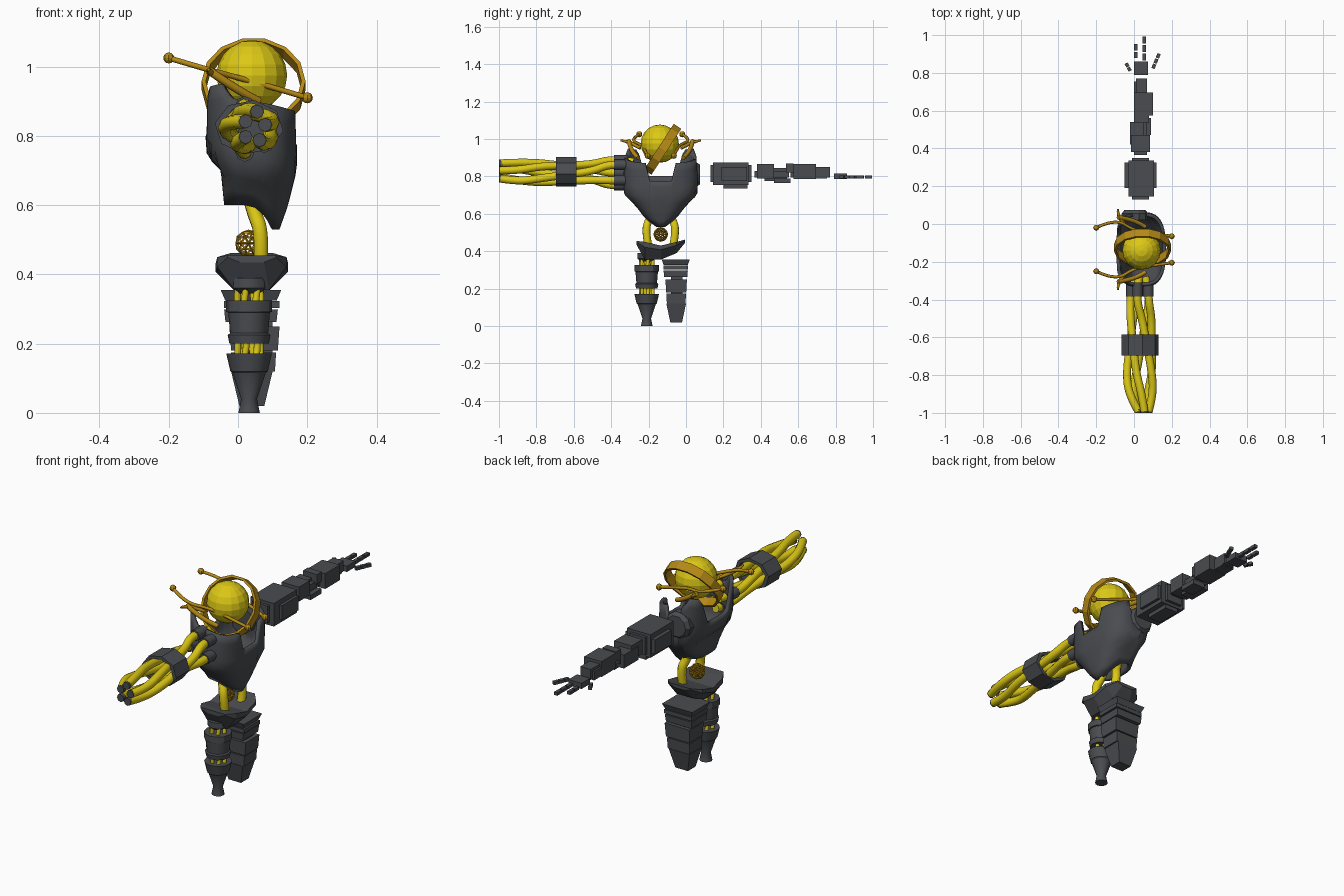
import bpy, bmesh
from math import sin, cos, pi, radians
from mathutils import Vector, Matrix

cube = bpy.data.objects.get("Cube")
if cube:
    bpy.data.objects.remove(cube)


def material(name, rgb):
    m = bpy.data.materials.new(name)
    m.use_nodes = True
    m.diffuse_color = (*rgb, 1)
    m.node_tree.nodes["Principled BSDF"].inputs["Base Color"].default_value = (*rgb, 1)
    return m


DARK = material("dark grey", (0.068, 0.072, 0.08))
YELLOW = material("yellow", (0.72, 0.58, 0.008))
GOLD = material("old gold", (0.46, 0.25, 0.008))


def add(name, bm, mat, smooth=None):
    me = bpy.data.meshes.new(name)
    bmesh.ops.recalc_face_normals(bm, faces=bm.faces)
    bm.to_mesh(me)
    bm.free()
    me.materials.append(mat)
    ob = bpy.data.objects.new(name, me)
    bpy.context.collection.objects.link(ob)
    if smooth:
        bpy.ops.object.select_all(action="DESELECT")
        ob.select_set(True)
        bpy.context.view_layer.objects.active = ob
        bpy.ops.object.shade_smooth_by_angle(angle=radians(smooth))
    return ob


def loft(name, rings, mat, caps=True, smooth=None):
    bm = bmesh.new()
    vs = [[bm.verts.new(p) for p in r] for r in rings]
    n = len(vs[0])
    for a, b in zip(vs, vs[1:]):
        for i in range(n):
            j = (i + 1) % n
            bm.faces.new((a[i], a[j], b[j], b[i]))
    if caps:
        bm.faces.new(vs[0])
        bm.faces.new(vs[-1])
    return add(name, bm, mat, smooth)


def block(name, x0, x1, y0, y1, z0, z1, foot=1.0):
    cx, cy = (x0 + x1) / 2, (y0 + y1) / 2

    def ring(z, s):
        return [(cx + (x - cx) * s, cy + (y - cy) * s, z)
                for x, y in ((x0, y0), (x1, y0), (x1, y1), (x0, y1))]
    return loft(name, [ring(z0, foot), ring(z1, 1)], DARK)


def lathe(name, cx, cy, profile, sides=12):
    return loft(name, [[(cx + r * cos(2 * pi * i / sides), cy + r * sin(2 * pi * i / sides), z)
                        for i in range(sides)] for z, r in profile], DARK, smooth=30)


def tube(name, pts, r, mat, radii=None, kind="NURBS"):
    cu = bpy.data.curves.new(name, "CURVE")
    cu.dimensions = "3D"
    cu.bevel_depth, cu.bevel_resolution = r, 2
    cu.resolution_u, cu.use_fill_caps = 5, True
    sp = cu.splines.new(kind)
    sp.points.add(len(pts) - 1)
    for i, p in enumerate(pts):
        sp.points[i].co = (*p, 1)
        sp.points[i].radius = radii[i] if radii else 1
    if kind == "NURBS":
        sp.use_endpoint_u, sp.order_u = True, 3
    tmp = bpy.data.objects.new(name + "_path", cu)
    bpy.context.collection.objects.link(tmp)
    dg = bpy.context.evaluated_depsgraph_get()
    bm = bmesh.new()
    bm.from_mesh(bpy.data.meshes.new_from_object(tmp.evaluated_get(dg)))
    bpy.data.objects.remove(tmp)
    return add(name, bm, mat, 50)


def ball(name, loc, r, mat, u=8, v=6):
    bm = bmesh.new()
    bmesh.ops.create_uvsphere(bm, u_segments=u, v_segments=v, radius=r,
                              matrix=Matrix.Translation(loc))
    return add(name, bm, mat)


def lerp(table, z):
    # Piecewise linear lookup in an ascending table
    for (a, p), (b, q) in zip(table, table[1:]):
        if z <= b:
            return p + (q - p) * max(0, (z - a) / (b - a))
    return table[-1][1]


# Head and tilted halo band
CY = -0.135
ball("head", (0.04, -0.14, 0.975), 0.102, YELLOW, 16, 10)
tilt = Matrix.Translation((0.045, -0.125, 0.945)) @ Matrix.Rotation(radians(57), 4, "X")
loft("halo", [[tilt @ Vector((r * cos(2 * pi * i / 14), r * sin(2 * pi * i / 14), h))
               for i in range(14)]
              for r, h in ((.15, -.024), (.15, .024), (.138, .024), (.138, -.024), (.15, -.024))],
     GOLD, caps=False)

# Bars beside the head, with knobs and spikes
for s, side in ((-1, "right"), (1, "left")):
    path = [(-.2, CY + s * .115, 1.025), (-.1, CY + s * .165, .995), (0, CY + s * .10, .968),
            (.1, CY + s * .085, .94), (.2, CY + s * .07, .91)]
    tube(side + "_bar", path, .008, GOLD)
    for p in (path[0], path[-1]):
        ball(side + "_bar_knob", p, .016, GOLD)
    tube(side + "_spike", [(-.085, CY + s * .215, .992), (-.09, CY + s * .16, .985),
                           (-.02, CY + s * .11, .95)], .014, GOLD, (.3, 1, .5))
    tube(side + "_bracket", [(-.085, CY + s * .17, .99), (.0, CY + s * .16, .93),
                             (.06, CY + s * .12, .9)], .012, GOLD)

# Torso shell with raised shoulders, slots and a tapered chest
RY = ((.53, .03), (.57, .08), (.65, .14), (.7, .195), (.8, .2), (.95, .19))
FRONT = ((.53, .09), (.6, .115), (.7, .14), (.87, .14))
BACK = ((.6, .07), (.7, .08), (.74, .12), (.96, .135))
rings = [[] for _ in range(9)]
for i in range(48):
    a = 2 * pi * (i + .5) / 48
    c, s = cos(a), sin(a)
    front = max(0, c)
    top = .90 - .03 * front if c > 0 else lerp(((0, .80), (.3, .80), (.6, .94), (.9, .95), (1, .90)), abs(s))
    if c > .96:
        top = .775
    elif s > 0 and abs(c) < .12:
        top = .78
    bottom = .60 - .07 * min(1, front * 1.6)
    for k, ring in enumerate(rings):
        z = bottom + (top - bottom) * k / 8
        rx = lerp(FRONT if c > 0 else BACK, z)
        ring.append((.03 + rx * abs(c) ** .65 * (1 if c > 0 else -1),
                     CY + lerp(RY, z) * abs(s) ** .75 * (1 if s > 0 else -1), z))
torso = loft("torso", rings, DARK, caps=False, smooth=40)
shell = torso.modifiers.new("thickness", "SOLIDIFY")
shell.thickness, shell.offset = .018, -1

# Waist tubes and the caged core between them
for s, side in ((-1, "right"), (1, "left")):
    tube(side + "_waist_tube", [(.03, CY + s * .05, .64), (.045, CY + s * .055, .58),
                                (.07, CY + s * .085, .52), (.065, CY + s * .065, .42)],
         .022, YELLOW)
bm = bmesh.new()
bmesh.ops.create_icosphere(bm, subdivisions=2, radius=.036,
                           matrix=Matrix.Translation((.03, CY, .49)))
core = add("core_cage", bm, GOLD)
core.modifiers.new("wire", "WIREFRAME").thickness = .007

# Pelvis: swept section, raised at both ends
rings = []
for y, up, low, w in ((-.265, .455, .435, .07), (-.22, .45, .355, .10), (CY, .43, .355, .105),
                      (-.05, .45, .39, .10), (-.005, .462, .445, .06)):
    rings.append([(.04 + w * f, y, low + (up - low) * h)
                  for f, h in ((-.5, 0), (.5, 0), (1, .7), (1, 1), (-1, 1), (-1, .7))])
loft("pelvis", rings, DARK)

# Right leg: turned sections joined by cables
LX, LY = .032, -.21
lathe("right_shin", LX, LY, ((0, .031), (.04, .023), (.115, .048), (.12, .054), (.172, .066)))
lathe("right_thigh", LX, LY, ((.2, .057), (.225, .062), (.23, .055), (.29, .06),
                              (.292, .066), (.325, .066)))
lathe("right_hip", LX, LY, ((.345, .03), (.36, .05), (.39, .05)))
for i in range(6):
    a = i * pi / 3
    tube("right_leg_cable", [(LX + .034 * cos(a + t), LY + .034 * sin(a + t), z)
                             for t, z in ((0, .15), (.4, .19), (0, .24), (0, .31), (.3, .37))],
         .01, YELLOW)

# Left leg: stacked blocks
for x0, x1, y0, y1, z0, z1, f in ((-.05, .125, -.13, .02, .325, .355, .85),
                                  (-.04, .12, -.12, .01, .303, .323, 1),
                                  (-.04, .115, -.12, .01, .262, .298, .95),
                                  (-.025, .12, -.11, .005, .18, .25, .93),
                                  (.0, .1, -.08, -.02, .16, .27, 1),
                                  (-.02, .11, -.105, 0, .12, .175, .95),
                                  (-.02, .1, -.105, 0, .02, .12, .6)):
    block("left_leg_block", x0, x1, y0, y1, z0, z1, f)

# Right arm: twisting tubes with end caps, held by a cuff
tips = ((.055, .87), (.078, .832), (.062, .788), (.022, .797), (.022, .842))
for i, (tx, tz) in enumerate(tips):
    def on(turn, rx, rz):
        a = radians(70 - 72 * i + turn)
        return .035 + rx * cos(a), .82 + rz * sin(a)
    path = [(tx, -.99, tz)]
    for y, turn, rx, rz in ((-.9, 15, .07, .055), (-.78, 40, .075, .055), (-.64, 60, .06, .045),
                            (-.5, 85, .06, .045), (-.42, 110, .055, .07), (-.35, 110, .05, .07),
                            (-.28, 110, .03, .06)):
        x, z = on(turn, rx, rz)
        path.append((x, y, z))
    tube("right_arm_tube", path, .021, YELLOW)
    tube("right_tube_tip", [(tx, -1, tz), (tx, -.98, tz)], .02, DARK, kind="POLY")
    x, z = on(110, .05, .07)
    tube("right_shoulder_socket", [(x, -.385, z), (x, -.31, z)], .028, DARK, kind="POLY")
rings = []
for y, r in ((-.695, 1), (-.585, 1), (-.585, .8), (-.695, .8), (-.695, 1)):
    rings.append([(.032 + .1 * r * cos(pi * i / 4 + pi / 8 + .25), y,
                   .825 + .079 * r * sin(pi * i / 4 + pi / 8 + .25)) for i in range(8)])
loft("right_arm_cuff", rings, DARK, caps=False)

# Left shoulder and arm: armour blocks along +y
loft("left_shoulder", [[(.005 + r * cos(pi * i / 5), y, .81 + r * sin(pi * i / 5))
                        for i in range(10)] for y, r in ((.02, .07), (.055, .07), (.075, .055))], DARK)
for part, x0, x1, y0, y1, z0, z1 in (
        ("upper_arm", -.03, .105, .145, .335, .755, .875),
        ("upper_arm_side", -.05, .12, .19, .325, .775, .85),
        ("upper_arm_core", -.01, .08, .13, .35, .77, .86),
        ("upper_arm_plate", .0, .075, .2, .33, .735, .76),
        ("elbow", -.015, .085, .38, .47, .79, .865),
        ("elbow_core", .0, .07, .365, .55, .795, .83),
        ("elbow_side", -.02, .05, .42, .54, .775, .845),
        ("elbow_plate", .02, .09, .47, .56, .765, .79),
        ("forearm_cap", .0, .08, .535, .575, .82, .87),
        ("forearm", .0, .1, .575, .695, .785, .865),
        ("forearm_core", .01, .07, .56, .77, .795, .85),
        ("wrist", .0, .07, .69, .755, .79, .835),
        ("palm", .0, .075, .79, .86, .785, .815)):
    block("left_" + part, x0, x1, y0, y1, z0, z1)

# Fingers as short jointed blocks
for x, y, n, step, turn in ((.01, .895, 2, .04, 0), (.055, .885, 3, .045, 0),
                            (-.025, .82, 2, .025, .5), (.105, .835, 3, .03, -.4)):
    for k in range(n):
        ob = block("left_finger", -.009, .009, -step * .42, step * .42, -.008, .008)
        ob.rotation_euler.z = turn
        ob.location = (x - sin(turn) * step * k, y + cos(turn) * step * k, .797)
